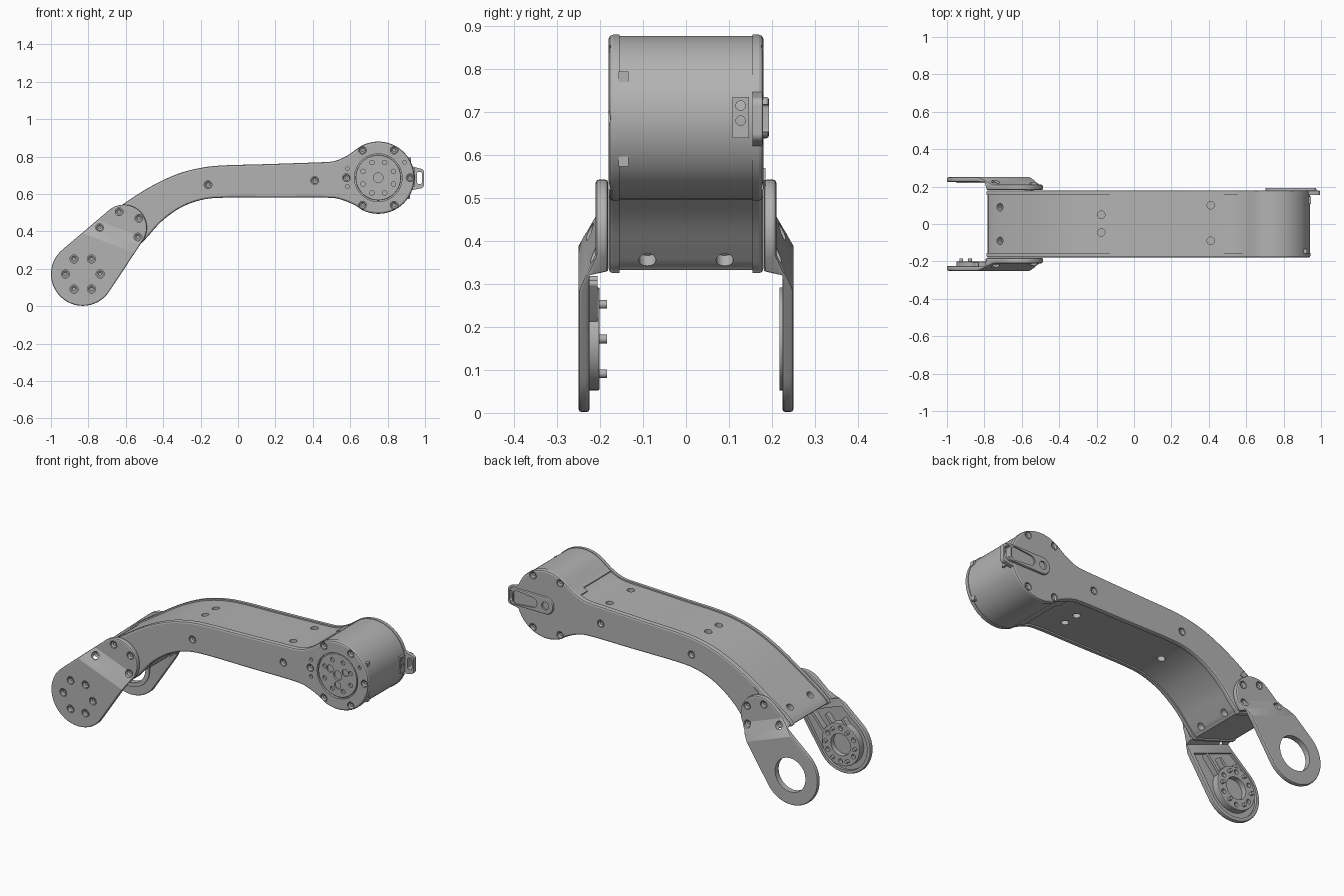
import bpy, bmesh, math
from mathutils import Vector, Matrix, geometry

if "Cube" in bpy.data.objects:
    bpy.data.objects.remove(bpy.data.objects["Cube"])

grey = bpy.data.materials.new("machined grey")
grey.use_nodes = True
grey.diffuse_color = (0.45, 0.45, 0.45, 1)
grey.node_tree.nodes["Principled BSDF"].inputs["Base Color"].default_value = grey.diffuse_color

MOTOR, JOINT, PIVOT = (0.75, 0.687), (-0.61, 0.42), (-0.83, 0.172)


def finish(name, bm):
    bmesh.ops.recalc_face_normals(bm, faces=bm.faces)
    mesh = bpy.data.meshes.new(name)
    bm.to_mesh(mesh)
    bm.free()
    mesh.materials.append(grey)
    obj = bpy.data.objects.new(name, mesh)
    bpy.context.collection.objects.link(obj)
    return obj


def circle(c, r, n=48, start=0.0):
    angles = [start + math.tau * i / n for i in range(n)]
    return [Vector((c[0] + r * math.cos(a), c[1] + r * math.sin(a))) for a in angles]


def hull(*discs):
    pts = [p for x, z, r in discs for p in circle((x, z), r)]
    return [pts[i] for i in geometry.convex_hull_2d(pts)]


def spline(ctrl, steps=5):
    # closed Catmull-Rom curve
    out, n = [], len(ctrl)
    for i in range(n):
        a, b, c, d = (Vector(ctrl[(i + k) % n]) for k in (-1, 0, 1, 2))
        for s in range(steps):
            t = s / steps
            out.append(0.5 * (2 * b + (c - a) * t + (2 * a - 5 * b + 4 * c - d) * t**2 + (3 * b - a - 3 * c + d) * t**3))
    return out


def offset(pts, d):
    # shrink a counter-clockwise outline
    out = []
    for i, p in enumerate(pts):
        t = (pts[(i + 1) % len(pts)] - pts[i - 1]).normalized()
        out.append(p + Vector((-t.y, t.x)) * d)
    return out


def prism_bm(pts, y0, y1, bevel=0):
    # outline in x, z extruded from y0 to the outer side y1
    bm = bmesh.new()
    face = bm.faces.new([bm.verts.new((p[0], y0, p[1])) for p in pts])
    ext = bmesh.ops.extrude_face_region(bm, geom=[face], use_keep_orig=True)["geom"]
    moved = [v for v in ext if isinstance(v, bmesh.types.BMVert)]
    bmesh.ops.translate(bm, vec=(0, y1 - y0, 0), verts=moved)
    bmesh.ops.recalc_face_normals(bm, faces=bm.faces)
    if bevel:
        rim = [e for e in bm.edges if all(abs(v.co.y - y1) < 1e-5 for v in e.verts)]
        bmesh.ops.bevel(bm, geom=rim, offset=bevel, segments=2, profile=0.5, affect='EDGES')
    return bm


def prism(name, *args):
    return finish(name, prism_bm(*args))


def clip(bm, co, no):
    # keep the side opposite to the normal, closed with a cap
    bmesh.ops.bisect_plane(bm, geom=bm.verts[:] + bm.edges[:] + bm.faces[:], plane_co=co, plane_no=no, clear_outer=True)
    bmesh.ops.holes_fill(bm, edges=[e for e in bm.edges if e.is_boundary])
    return bm


def add_cyl(bm, c, axis, r, depth):
    m = Matrix.Translation(c) @ Vector(axis).to_track_quat('Z', 'Y').to_matrix().to_4x4()
    return bmesh.ops.create_cone(bm, cap_ends=True, segments=24, radius1=r, radius2=r, depth=depth, matrix=m)


def cut(obj, bm):
    cutter = finish("cutter", bm)
    cutter.hide_render = True
    mod = obj.modifiers.new("cut", 'BOOLEAN')
    mod.object, mod.solver, mod.operation = cutter, 'EXACT', 'DIFFERENCE'
    bpy.context.view_layer.objects.active = obj
    bpy.ops.object.modifier_apply(modifier=mod.name)
    bpy.data.objects.remove(cutter)


def bore(obj, points, y, r, depth):
    # round holes along y, centred on the surface at y
    bm = bmesh.new()
    for x, z in points:
        add_cyl(bm, (x, y, z), (0, 1, 0), r, 2 * depth)
    cut(obj, bm)


screws = bmesh.new()


def add_screws(points, y, side, r=0.017):
    # socket heads sunk just below the surface at y
    for x, z in points:
        new = add_cyl(screws, (x, y - side * 0.009, z), (0, side, 0), r, 0.012)["verts"]
        cap = max({f for v in new for f in v.link_faces}, key=lambda f: f.calc_center_median().y * side)
        bmesh.ops.inset_region(screws, faces=[cap], thickness=r * 0.5)
        bmesh.ops.translate(screws, vec=(0, -side * 0.006, 0), verts=cap.verts)


# Arm outline: motor circle, upper side, slanted end, underside
arc = [(MOTOR[0] + 0.193 * math.cos(math.radians(a)), MOTOR[1] + 0.193 * math.sin(math.radians(a)))
       for a in range(-130, 131, 13)]
upper = [(0.58, 0.803), (0.51, 0.775), (0.4, 0.768), (0.1, 0.758), (-0.05, 0.754), (-0.18, 0.743),
         (-0.32, 0.708), (-0.47, 0.638), (-0.62, 0.542), (-0.72, 0.475), (-0.78, 0.425)]
lower = [(-0.765, 0.398), (-0.56, 0.33), (-0.52, 0.335), (-0.48, 0.375), (-0.41, 0.452), (-0.31, 0.525),
         (-0.2, 0.567), (-0.08, 0.58), (0.2, 0.58), (0.48, 0.58), (0.56, 0.567)]
outline = spline(arc + upper + lower)

# Covered core, open at the joint end, with access holes
core = prism("arm_core", offset(outline, 0.008), -0.157, 0.157)
cavity = clip(prism_bm(offset(outline, 0.026), -0.145, 0.145), (-0.45, 0, 0), (1, 0, 0))
bmesh.ops.translate(cavity, vec=(-0.038, 0, -0.034), verts=cavity.verts)
cut(core, cavity)
holes = bmesh.new()
for x, y, z in ((-0.175, 0.05, 0.74), (-0.175, -0.045, 0.74), (0.41, 0.1, 0.76), (0.41, -0.09, 0.76),
                (0.41, 0.045, 0.575), (0.41, -0.045, 0.575), (-0.175, 0.0, 0.575)):
    add_cyl(holes, (x, y, z), (0, 0, 1), 0.02, 0.08)
for y in (-0.09, 0.09):
    add_cyl(holes, (-0.715, y, 0.465), (-0.6, 0, 0.8), 0.02, 0.08)
    add_cyl(holes, (-0.505, y, 0.352), (0.7, 0, -0.7), 0.02, 0.08)
cut(core, holes)

# Motor housing and its corner tab
for name, x, y0, y1 in (("motor_housing", 0.58, -0.157, 0.157), ("housing_tab", 0.555, 0.09, 0.156)):
    finish(name, clip(prism_bm(offset(outline, 0.003), y0, y1), (x, 0, 0), (-1, 0, 0)))

# Side plates with their screws
arm_screws = [(-0.16, 0.65), (0.41, 0.672)]
motor_screws = circle(MOTOR, 0.17, 6)
corner_screws = [p for p in motor_screws if abs(p.y - MOTOR[1]) > 0.1]
for name, side, points in (("front_plate", -1, arm_screws + motor_screws), ("back_plate", 1, arm_screws + corner_screws)):
    plate = prism(name, outline, side * 0.155, side * 0.18, 0.01)
    bore(plate, points, side * 0.18, 0.021, 0.014)
    add_screws(points, side * 0.18, side)
    if side < 0:
        bore(plate, [(0.585, 0.735), (0.585, 0.64), (0.89, 0.77)], -0.18, 0.01, 0.012)
        bore(plate, [MOTOR], -0.18, 0.128, 0.015)

# Small square pad on the back plate above the joint
prism("plate_pad", circle((-0.56, 0.545), 0.025, 4, math.radians(80)), 0.175, 0.185)

# Output disc sunk in the front plate
rotor = prism("output_disc", circle(MOTOR, 0.121), -0.16, -0.178, 0.004)
bore(rotor, circle(MOTOR, 0.088, 8, math.pi / 8), -0.178, 0.012, 0.012)
bore(rotor, circle(MOTOR, 0.055, 3, math.pi / 6), -0.178, 0.02, 0.008)
bore(rotor, [MOTOR], -0.178, 0.026, 0.012)

# Cable loop and lever behind the motor
loop = prism("cable_loop", hull((0.975, 0.715, 0.02), (0.975, 0.65, 0.02), (0.9, 0.735, 0.02), (0.9, 0.635, 0.02)),
             0.155, 0.179, 0.005)
lever = prism("back_lever", hull((*MOTOR, 0.048), (0.955, 0.715, 0.02), (0.955, 0.66, 0.02)), 0.17, 0.193, 0.006)
window = hull((0.965, 0.71, 0.008), (0.965, 0.662, 0.008), (0.975, 0.71, 0.008), (0.975, 0.662, 0.008))
for part in (loop, lever):
    cut(part, prism_bm(window, 0.1, 0.25))
cut(lever, prism_bm(hull((0.83, 0.687, 0.028), (0.93, 0.705, 0.02), (0.93, 0.669, 0.02)), 0.186, 0.21))
bore(lever, [MOTOR], 0.193, 0.022, 0.01)

# Connector block and small clips on the motor end
socket = prism("connector", [(0.92, 0.64), (0.945, 0.64), (0.945, 0.735), (0.92, 0.735)], 0.108, 0.147)
pins = bmesh.new()
for z in (0.68, 0.715):
    add_cyl(pins, (0.945, 0.127, z), (1, 0, 0), 0.011, 0.02)
cut(socket, pins)
for z in (0.585, 0.782):
    x = MOTOR[0] + math.sqrt(0.193**2 - (z - MOTOR[1])**2)
    prism("housing_clip", [(x - 0.03, z - 0.012), (x + 0.006, z - 0.012), (x + 0.006, z + 0.012), (x - 0.03, z + 0.012)],
          -0.157, -0.134)

# Cranked end brackets: fold lines and mounting pad edge run across the arm
FOLD = Vector((0.35, 0, 0.93))
FOLD_LOW, FOLD_HIGH, PAD_LOW, PAD_HIGH = 0.072, 0.165, 0.112, 0.122
joint_screws = [(-0.635, 0.505), (-0.53, 0.47), (-0.74, 0.42), (-0.535, 0.37)]
pivot_screws = circle(PIVOT, 0.093, 6)


def ramp(v, lo, hi):
    return min(1, max(0, (v - lo) / (hi - lo)))


def on_fold(t):
    return FOLD * (t / FOLD.length_squared)


def bracket(name, side):
    bm = prism_bm(hull((*PIVOT, 0.17), (*JOINT, 0.123)), 0, side)
    rim = [e for e in bm.edges if abs(e.verts[0].co.y - e.verts[1].co.y) < 1e-5]
    bmesh.ops.scale(bm, vec=(1, 0.025, 1), verts=bm.verts)
    bmesh.ops.bevel(bm, geom=rim, offset=0.007, segments=2, profile=0.5, affect='EDGES')
    for t in (FOLD_LOW, FOLD_HIGH, PAD_LOW, PAD_HIGH):
        bmesh.ops.bisect_plane(bm, geom=bm.verts[:] + bm.edges[:] + bm.faces[:], plane_co=on_fold(t), plane_no=FOLD)
    for v in bm.verts:
        w, t = abs(v.co.y) / 0.025, v.co.dot(FOLD)
        inner = 0.224 - 0.043 * ramp(t, PAD_LOW, PAD_HIGH)
        outer = 0.25 - 0.04 * ramp(t, FOLD_LOW, FOLD_HIGH)
        v.co.y = side * (inner + (outer - inner) * w)
    obj = finish(name, bm)
    bore(obj, joint_screws, side * 0.215, 0.021, 0.017)
    add_screws(joint_screws, side * 0.209, side)
    return obj


back = bracket("back_bracket", 1)
back_rim = prism("back_bearing_rim", circle(PIVOT, 0.12), 0.23, 0.218)
for part in (back, back_rim):
    bore(part, [PIVOT], 0.23, 0.096, 0.05)

front = bracket("front_bracket", -1)
pocket = prism_bm(hull((*PIVOT, 0.15), (*JOINT, 0.1)), -0.238, -0.2)
cut(front, clip(pocket, on_fold(0.066), FOLD))
bore(front, pivot_screws, -0.25, 0.022, 0.01)
add_screws(pivot_screws, -0.25, -1)
hub = prism("pivot_hub", circle(PIVOT, 0.12), -0.24, -0.201, 0.004)
bore(hub, [PIVOT], -0.2, 0.062, 0.03)
bore(hub, circle(PIVOT, 0.093, 6, math.pi / 6), -0.2, 0.013, 0.02)
for p in pivot_screws:
    prism("hub_pin", circle(p, 0.01, 24), -0.22, -0.184)

# Stiffening ribs inside the front bracket
for a, b in (((-0.87, 0.27), (-0.84, 0.31)), ((-0.77, 0.27), (-0.735, 0.31)), ((-0.72, 0.22), (-0.65, 0.3))):
    prism("bracket_rib", hull((*a, 0.008), (*b, 0.008)), -0.24, -0.206)

finish("screws", screws)

# Smooth round surfaces, keep crisp edges
for obj in bpy.data.objects:
    if obj.type == 'MESH' and grey.name in obj.data.materials:
        bpy.ops.object.select_all(action='DESELECT')
        obj.select_set(True)
        bpy.context.view_layer.objects.active = obj
        bpy.ops.object.shade_smooth_by_angle(angle=math.radians(19))
